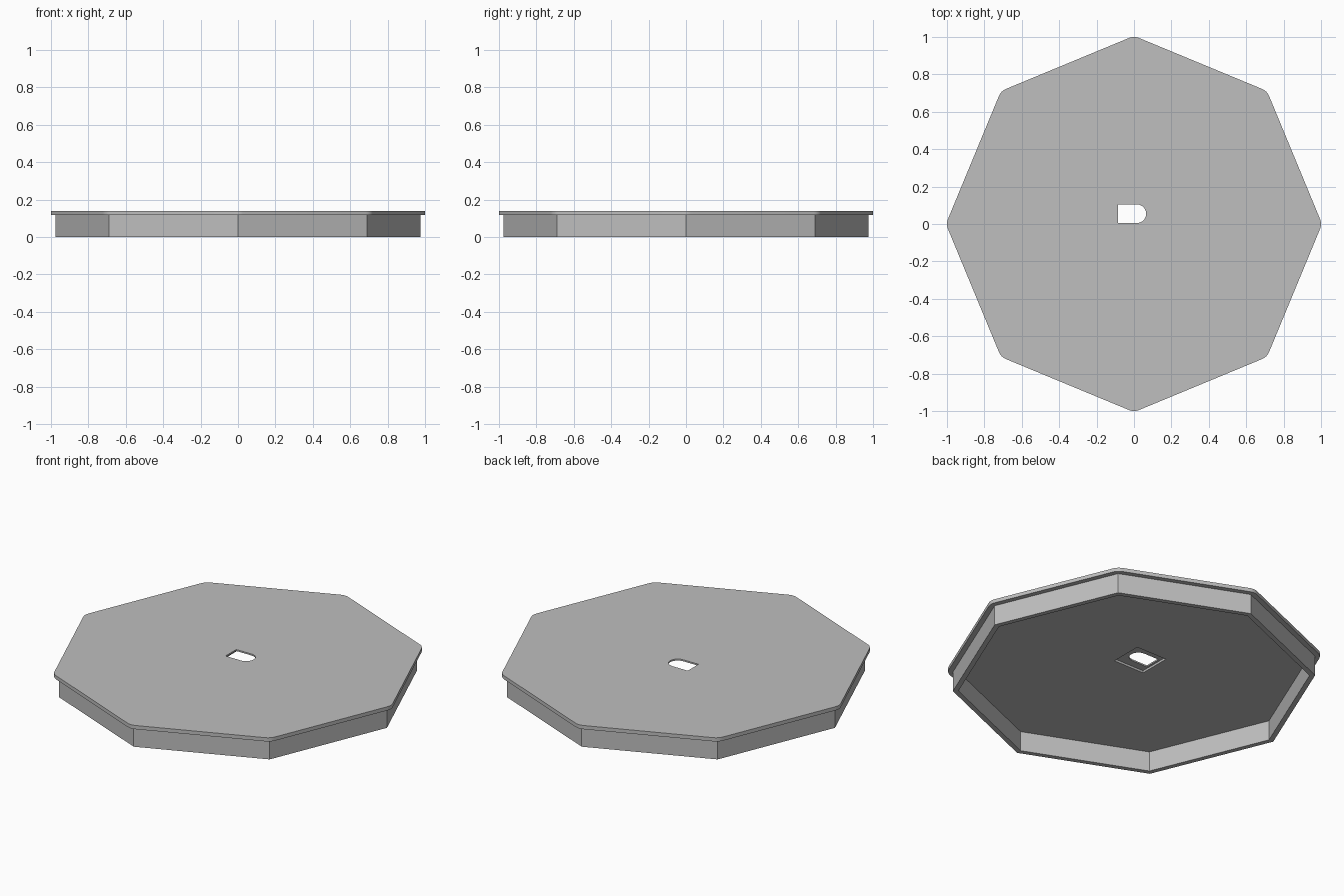
import bpy, bmesh
from math import pi, cos, sin

cube = bpy.data.objects.get("Cube")
if cube:
    bpy.data.objects.remove(cube, do_unlink=True)

RIM_TOP, TOP = 0.118, 0.14

grey = bpy.data.materials.new("plain grey")
grey.use_nodes = True
colour = (0.52, 0.52, 0.52, 1)
grey.diffuse_color = colour
grey.node_tree.nodes["Principled BSDF"].inputs["Base Color"].default_value = colour


def arc(cx, cy, radius, start, end, steps):
    angles = [start + (end - start) * i / steps for i in range(steps + 1)]
    return [(cx + radius * cos(a), cy + radius * sin(a)) for a in angles]


def octagon(radius):
    return arc(0, 0, radius, 0, 7 * pi / 4, 7)


def rounded_octagon(tip, corner):
    # Each corner is a short arc whose outermost point touches the tip radius
    points = []
    for k in range(8):
        a = k * pi / 4
        c = tip - corner
        points += arc(c * cos(a), c * sin(a), corner, a - pi / 8, a + pi / 8, 6)
    return points


def prism(name, outline, z0, z1):
    bm = bmesh.new()
    base = bm.faces.new([bm.verts.new((x, y, z0)) for x, y in outline])
    top = bmesh.ops.extrude_face_region(bm, geom=[base])["geom"]
    verts = [v for v in top if isinstance(v, bmesh.types.BMVert)]
    bmesh.ops.translate(bm, vec=(0, 0, z1 - z0), verts=verts)
    bmesh.ops.recalc_face_normals(bm, faces=bm.faces)
    mesh = bpy.data.meshes.new(name)
    bm.to_mesh(mesh)
    bm.free()
    mesh.materials.append(grey)
    obj = bpy.data.objects.new(name, mesh)
    bpy.context.collection.objects.link(obj)
    return obj


def cut(target, cutter):
    cutter.hide_render = True
    mod = target.modifiers.new("cut", "BOOLEAN")
    mod.object, mod.operation, mod.solver = cutter, "DIFFERENCE", "EXACT"
    bpy.context.view_layer.objects.active = target
    bpy.ops.object.modifier_apply(modifier=mod.name)
    bpy.data.objects.remove(cutter, do_unlink=True)


# Overhanging top plate with softened corners
plate = prism("top_plate", rounded_octagon(1.0, 0.07), RIM_TOP, TOP)

# D-shaped hole through the plate
d_shape = [(-0.085, 0.105), (-0.085, 0.005)] + arc(0.015, 0.055, 0.05, -pi / 2, pi / 2, 16)
cut(plate, prism("hole_cutter", d_shape, 0, 0.3))

# Shallow square recess around the hole on the underside
square = [(-0.085, -0.04), (0.105, -0.04), (0.105, 0.15), (-0.085, 0.15)]
square = [(x - 0.002, y) for x, y in square]
square = [(x - 0.01 if x < 0 else x, y) for x, y in square]
cut(plate, prism("recess_cutter", square, 0, 0.131))

# Octagonal skirt under the plate, open below
rim = prism("rim_wall", octagon(0.975), 0, RIM_TOP)
cut(rim, prism("rim_cutter", octagon(0.945), -0.1, 0.3))

# Smooth only the softened corners of the plate
bpy.ops.object.select_all(action="DESELECT")
plate.select_set(True)
bpy.context.view_layer.objects.active = plate
bpy.ops.object.shade_smooth_by_angle(angle=pi / 6)
